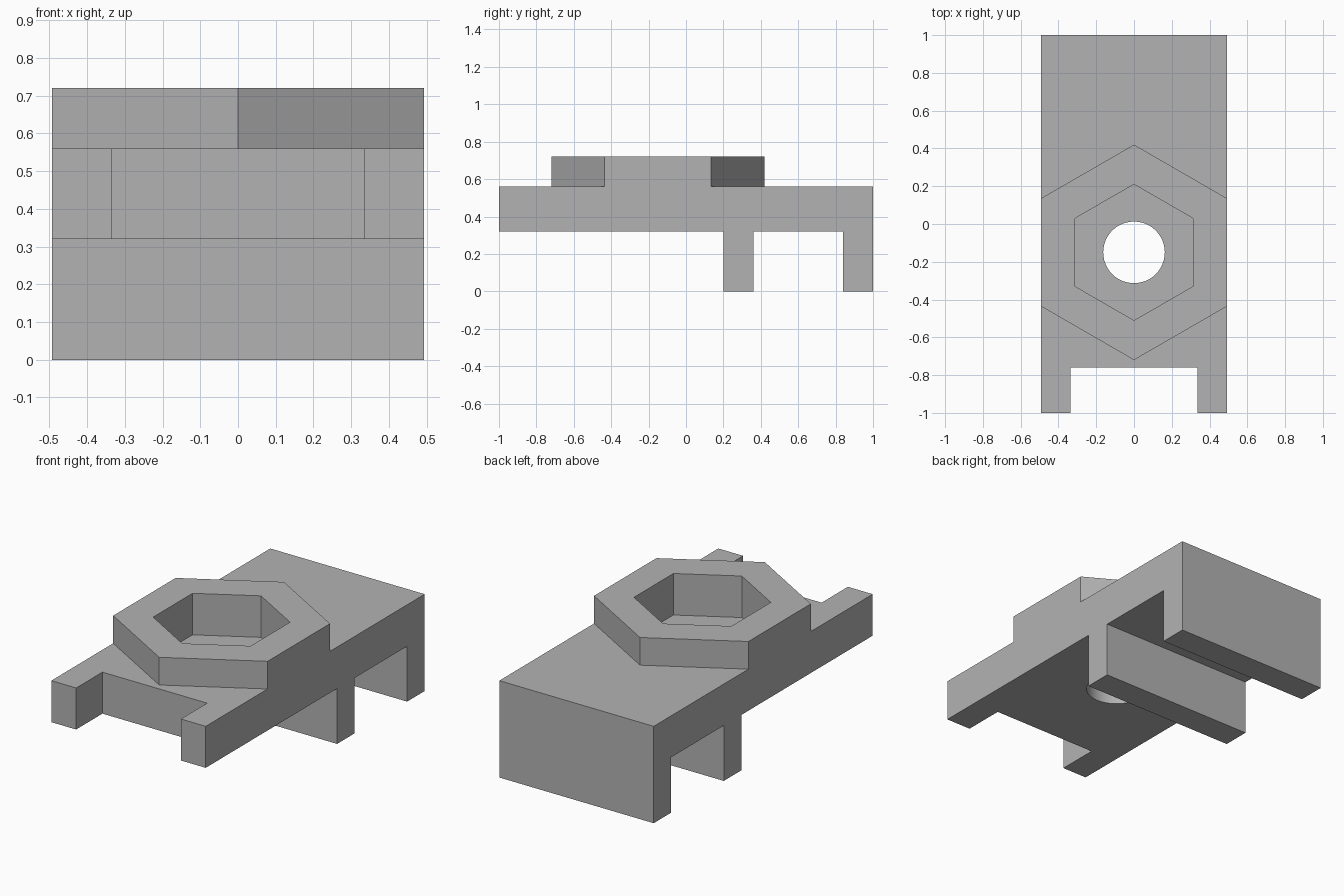
import bpy, bmesh
from math import cos, sin, pi, radians
from mathutils import Vector

cube = bpy.data.objects.get("Cube")
if cube:
    bpy.data.objects.remove(cube, do_unlink=True)

HEX_R = 0.57
HALF_W = HEX_R * cos(radians(30))
DECK, UNDER, TOP = 0.56, 0.32, 0.72
CENTRE_Y = -0.15

grey = bpy.data.materials.new("plain_grey")
grey.use_nodes = True
colour = (0.45, 0.45, 0.45, 1)
grey.diffuse_color = colour
grey.node_tree.nodes["Principled BSDF"].inputs["Base Color"].default_value = colour


def extrude(name, points, direction):
    """Closed solid from a planar outline pushed along a direction."""
    bm = bmesh.new()
    face = bm.faces.new([bm.verts.new(p) for p in points])
    new = bmesh.ops.extrude_face_region(bm, geom=[face])["geom"]
    bmesh.ops.translate(bm, vec=Vector(direction),
                        verts=[g for g in new if isinstance(g, bmesh.types.BMVert)])
    bmesh.ops.recalc_face_normals(bm, faces=bm.faces)
    mesh = bpy.data.meshes.new(name)
    bm.to_mesh(mesh)
    bm.free()
    mesh.materials.append(grey)
    obj = bpy.data.objects.new(name, mesh)
    bpy.context.collection.objects.link(obj)
    return obj


def prism(name, radius, sides, z0, z1):
    """Upright prism on the socket axis, with a corner towards +y."""
    ring = [(radius * sin(2 * pi * i / sides),
             CENTRE_Y + radius * cos(2 * pi * i / sides), z0) for i in range(sides)]
    return extrude(name, ring, (0, 0, z1 - z0))


def combine(target, other, operation):
    """Apply a boolean and discard the helper."""
    mod = target.modifiers.new(operation, "BOOLEAN")
    mod.operation, mod.solver, mod.object = operation, "EXACT", other
    bpy.context.view_layer.update()
    graph = bpy.context.evaluated_depsgraph_get()
    mesh = bpy.data.meshes.new_from_object(target.evaluated_get(graph))
    target.modifiers.clear()
    target.data = mesh
    bpy.data.objects.remove(other, do_unlink=True)


# Deck with its two cross ribs, as one side profile
profile = [(-1, UNDER), (0.2, UNDER), (0.2, 0), (0.36, 0), (0.36, UNDER),
           (0.84, UNDER), (0.84, 0), (1, 0), (1, DECK), (-1, DECK)]
bracket = extrude("bracket_body", [(-HALF_W, y, z) for y, z in profile],
                  (2 * HALF_W, 0, 0))

# Raised hexagonal boss
combine(bracket, prism("boss", HEX_R, 6, DECK, TOP), "UNION")

# Hexagonal socket, round through hole and front notch
combine(bracket, prism("socket_cutter", 0.36, 6, 0.48, 1), "DIFFERENCE")
combine(bracket, prism("hole_cutter", 0.163, 48, -0.5, 1), "DIFFERENCE")
notch = [(-0.335, -1.2, 0), (0.335, -1.2, 0), (0.335, -0.76, 0), (-0.335, -0.76, 0)]
combine(bracket, extrude("notch_cutter", notch, (0, 0, 1)), "DIFFERENCE")

# Smooth only the round hole
bpy.ops.object.select_all(action="DESELECT")
bracket.select_set(True)
bpy.context.view_layer.objects.active = bracket
bpy.ops.object.shade_smooth_by_angle(angle=radians(30))
